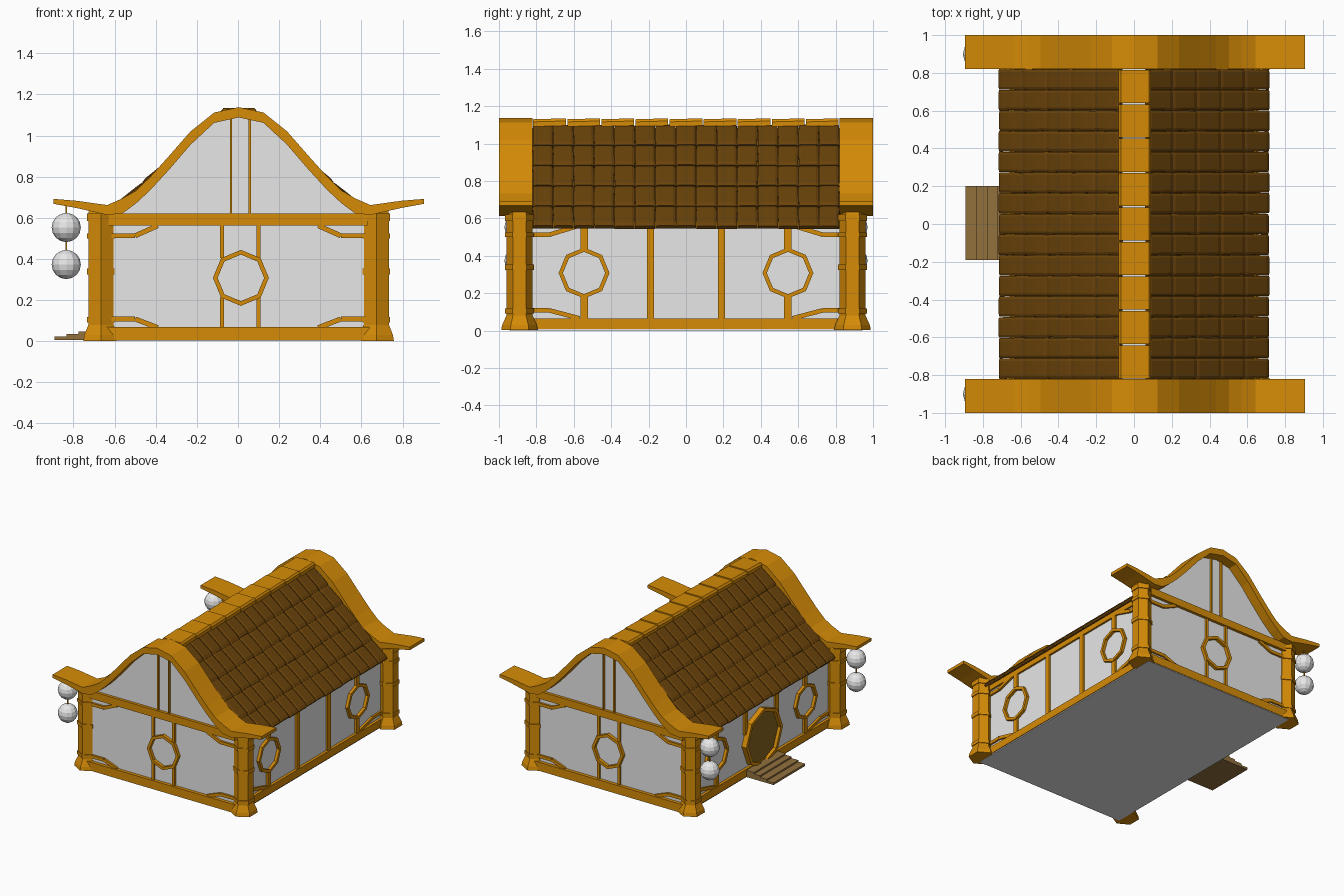
import bpy, bmesh, math, random
from mathutils import Vector

if "Cube" in bpy.data.objects:
    bpy.data.objects.remove(bpy.data.objects["Cube"])

random.seed(4)


def mat(name, c):
    m = bpy.data.materials.new(name)
    m.diffuse_color = (*c, 1)
    m.use_nodes = True
    m.node_tree.nodes["Principled BSDF"].inputs["Base Color"].default_value = m.diffuse_color
    return m


GOLD = mat("golden_wood", (0.67, 0.26, 0.002))
WHITE = mat("white_plaster", (0.8, 0.8, 0.8))
TILE = mat("dark_brown_tile", (0.145, 0.056, 0.003))
STEP = mat("step_wood", (0.29, 0.165, 0.048))
DOOR = mat("door_wood", (0.25, 0.13, 0.015))


def finish(name, bm, m):
    bmesh.ops.recalc_face_normals(bm, faces=bm.faces)
    me = bpy.data.meshes.new(name)
    bm.to_mesh(me)
    bm.free()
    me.materials.append(m)
    ob = bpy.data.objects.new(name, me)
    bpy.context.collection.objects.link(ob)
    return ob


def loft(bm, rings, caps=True):
    """Join closed rings of points with quads."""
    vs = [[bm.verts.new(p) for p in r] for r in rings]
    n = len(vs[0])
    for a, b in zip(vs, vs[1:]):
        for i in range(n):
            bm.faces.new((a[i], a[(i + 1) % n], b[(i + 1) % n], b[i]))
    if caps:
        bm.faces.new(vs[0])
        bm.faces.new(vs[-1])


def box(bm, x0, x1, y0, y1, z0, z1):
    loft(bm, [[(x0, y0, z), (x1, y0, z), (x1, y1, z), (x0, y1, z)] for z in (z0, z1)])


WX, WY = 0.637, 0.922
# Wall frames: (u along wall, z, d outwards) to world
SIDES = {
    "front": lambda u, z, d: (u, -WY - d, z),
    "back": lambda u, z, d: (u, WY + d, z),
    "right": lambda u, z, d: (WX + d, u, z),
    "left": lambda u, z, d: (-WX - d, u, z),
}


def prism(bm, f, pts, d0, d1):
    loft(bm, [[f(u, z, d) for u, z in pts] for d in (d0, d1)])


def bar(bm, f, p, q, w, d=0.015):
    p, q = Vector(p), Vector(q)
    t = (q - p).normalized() * w / 2
    n = Vector((-t.y, t.x))
    prism(bm, f, [p + n, q + n, q - n, p - n], -0.005, d)


def ngon(cu, cz, r, n=8):
    return [(cu + r * math.sin(i * math.tau / n), cz + r * math.cos(i * math.tau / n)) for i in range(n)]


def ring(bm, f, cu, cz, r, w, d):
    a, b = ngon(cu, cz, r), ngon(cu, cz, r - w)
    for i in range(8):
        j = (i + 1) % 8
        prism(bm, f, [a[i], a[j], b[j], b[i]], -0.005, d)


def brackets(bm, f, end, knee, tip):
    for s in (-1, 1):
        bar(bm, f, (s * end, 0.108), (s * knee, 0.108), 0.024)
        bar(bm, f, (s * knee, 0.108), (s * tip, 0.066), 0.024)
        bar(bm, f, (s * end, 0.513), (s * knee, 0.513), 0.024)
        bar(bm, f, (s * knee, 0.513), (s * tip, 0.562), 0.024)


# Plaster body, its underside covering the sill beams
bm = bmesh.new()
box(bm, -WX, WX, -WY, WY, 0.008, 0.57)
box(bm, -WX - 0.016, WX + 0.016, -WY - 0.022, WY + 0.022, 0.0, 0.008)
finish("plaster_walls", bm, WHITE)

# Curved end roofs: half profile as (x, top z, bottom z)
HALF = [(0.0, 1.138, 1.088), (0.12, 1.112, 1.062), (0.235, 1.02, 0.955), (0.34, 0.9, 0.833),
        (0.43, 0.8, 0.735), (0.5, 0.732, 0.67), (0.565, 0.695, 0.622), (0.64, 0.662, 0.614),
        (0.79, 0.683, 0.648), (0.9, 0.692, 0.668)]
FULL = [(-x + 0.004, t, b) for x, t, b in HALF[:0:-1]] + [(x + 0.004, t, b) for x, t, b in HALF]
for s, label in ((-1, "front"), (1, "back")):
    bm = bmesh.new()
    loft(bm, [[(x, s * 0.82, b), (x, s * 0.82, t), (x, s * 1.0, t), (x, s * 1.0, b)] for x, t, b in FULL])
    finish(label + "_curved_roof", bm, GOLD)

# Front and back timber frames, with gable panels
for label in ("front", "back"):
    f = SIDES[label]
    bm = bmesh.new()
    gable = [(x, b + 0.015) for x, t, b in FULL if abs(x) < 0.575]
    prism(bm, f, [(-0.57, 0.57)] + gable + [(0.57, 0.57)], -0.03, 0.0)
    finish(label + "_gable_panel", bm, WHITE)
    bm = bmesh.new()
    bar(bm, f, (-0.64, 0.037), (0.64, 0.037), 0.064, 0.026)
    bar(bm, f, (-0.63, 0.591), (0.63, 0.591), 0.058, 0.022)
    for u in (-0.034, 0.058):
        bar(bm, f, (u, 0.61), (u, 1.09), 0.012)
    for u in (-0.077, 0.1):
        bar(bm, f, (u, 0.06), (u, 0.212), 0.02)
        bar(bm, f, (u, 0.405), (u, 0.57), 0.02)
    ring(bm, f, 0.014, 0.308, 0.136, 0.023, 0.025)
    brackets(bm, f, 0.625, 0.5, 0.39)
    finish(label + "_timber_frame", bm, GOLD)

# Side timber frames
for label in ("right", "left"):
    f = SIDES[label]
    bm = bmesh.new()
    bar(bm, f, (-0.88, 0.037), (0.88, 0.037), 0.058, 0.022)
    bar(bm, f, (-0.88, 0.565), (0.88, 0.565), 0.04, 0.015)
    for s in (-1, 1):
        u = 0.545 * s
        bar(bm, f, (u, 0.06), (u, 0.182), 0.04)
        bar(bm, f, (u, 0.43), (u, 0.57), 0.04)
        ring(bm, f, u, 0.308, 0.136, 0.023, 0.022)
        z0 = 0.06 if label == "right" else 0.33
        bar(bm, f, (0.19 * s, z0), (0.19 * s, 0.57), 0.038)
    brackets(bm, f, 0.86, 0.73, 0.57)
    finish(label + "_timber_frame", bm, GOLD)

# Octagonal door on the left side
bm = bmesh.new()
prism(bm, SIDES["left"], ngon(0, 0.245, 0.205), -0.01, 0.015)
finish("door", bm, DOOR)
bm = bmesh.new()
ring(bm, SIDES["left"], 0, 0.245, 0.225, 0.026, 0.04)
finish("door_frame", bm, GOLD)

# Door steps
bm = bmesh.new()
for i, x in enumerate((-0.893, -0.835, -0.775, -0.725)):
    box(bm, x, -0.635 if i == 3 else x + 0.06, -0.19, 0.2, 0.006, 0.023 + 0.012 * i)
finish("door_steps", bm, STEP)

# Hexagonal corner pillars with raised bands
PROFILE = [(0.002, 0.098), (0.03, 0.093), (0.08, 0.07)]
for z0, z1 in ((0.092, 0.118), (0.325, 0.353), (0.5, 0.525), (0.585, 0.62)):
    PROFILE += [(z0, 0.07), (z0, 0.077), (z1, 0.077), (z1, 0.07)]
PROFILE.append((0.64, 0.066))
for sx in (-1, 1):
    for sy in (-1, 1):
        bm = bmesh.new()
        loft(bm, [[(sx * 0.67 + 0.003 + r * math.sin(k * math.pi / 3), sy * 0.89 + r * math.cos(k * math.pi / 3), z)
                   for k in range(6)] for z, r in PROFILE])
        finish(("left" if sx < 0 else "right") + ("_front" if sy < 0 else "_back") + "_pillar", bm, GOLD)

# Roof tiles: gently rounded plates in 5 rows of 15 on each straight slope
D = Vector((0.64, 0, -0.545)).normalized()
N = Vector((0.545, 0, 0.64)).normalized()
START = Vector((0.08, 0, 1.106))
LEN, ROWS, COLS = 0.835, 5, 15
PITCH_Y, PITCH_S = 1.64 / COLS, LEN / ROWS
for s, label in ((-1, "left"), (1, "right")):
    bm = bmesh.new()
    for r in range(ROWS):
        for c in range(COLS):
            yc = -0.82 + (c + 0.5) * PITCH_Y
            tilt, slip = random.uniform(-0.003, 0.003), random.uniform(-0.003, 0.003)
            rings = []
            for e, lift in ((0.0, -0.009), (0.12, -0.003), (0.5, 0.0), (0.88, 0.002), (1.02, -0.003)):
                sec = []
                for k in (-1, -0.75, 0.75, 1):
                    p = START + D * ((r + e) * PITCH_S + slip) + N * (lift - (0.006 if abs(k) == 1 else 0))
                    sec.append(Vector((s * p.x, yc + k * 0.0535 + tilt * (e - 0.5), p.z)))
                low = N * 0.014
                drop = Vector((s * low.x, 0, low.z))
                rings.append(sec + [sec[3] - drop, sec[0] - drop])
            loft(bm, rings)
    finish(label + "_roof_tiles", bm, TILE)
    # Boarding under the tiles
    bm = bmesh.new()
    a, b = START - N * 0.03, START + D * 0.75 - N * 0.03
    loft(bm, [[(s * p.x, y, p.z + h) for p, h in ((a, 0), (b, 0), (b, -0.01), (a, -0.01))] for y in (-0.83, 0.83)])
    finish(label + "_roof_boarding", bm, TILE)

# Ridge caps
bm = bmesh.new()
for i in range(9):
    y0 = -0.82 + i * 1.64 / 9
    top = [(-0.082, 1.112), (-0.07, 1.126), (0.079, 1.126), (0.09, 1.112)]
    sec = top + [(x, z - 0.025) for x, z in top[::-1]]
    loft(bm, [[(x, y, z + h) for x, z in sec] for y, h in ((y0 + 0.003, 0.004), (y0 + 0.178, 0.009))])
finish("ridge_caps", bm, GOLD)

# Hanging lanterns at the left corners
for sy, label in ((-1, "front"), (1, "back")):
    bm = bmesh.new()
    box(bm, -0.839, -0.831, sy * 0.9 - 0.004, sy * 0.9 + 0.004, 0.37, 0.67)
    finish(label + "_lantern_cord", bm, GOLD)
    for z, part in ((0.553, "upper"), (0.373, "lower")):
        bm = bmesh.new()
        bmesh.ops.create_uvsphere(bm, u_segments=12, v_segments=8, radius=0.071)
        bmesh.ops.translate(bm, verts=bm.verts, vec=(-0.835, sy * 0.9, z))
        finish(f"{label}_{part}_lantern", bm, WHITE)
